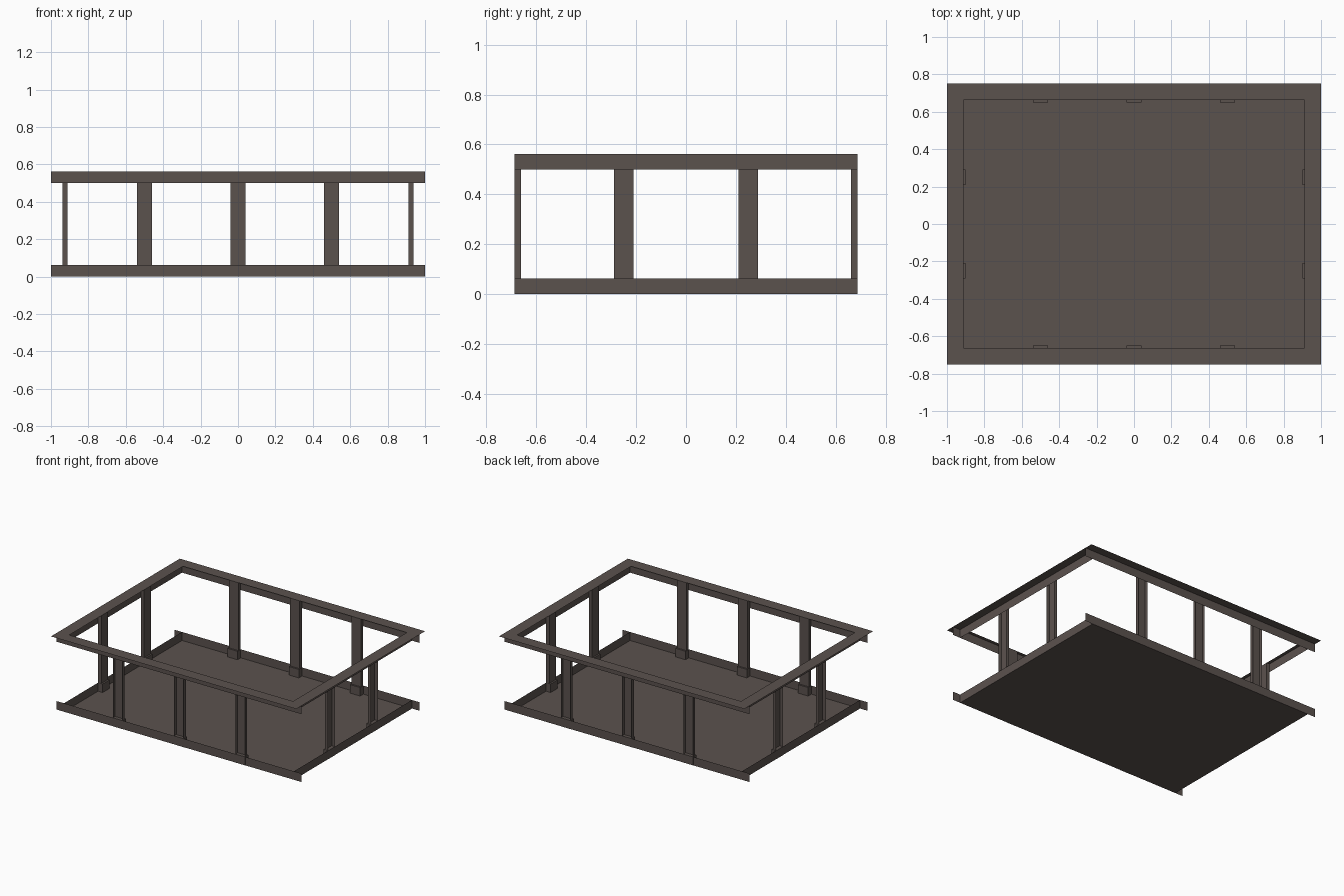
import bpy, bmesh
from mathutils import Matrix, Vector
from math import pi

cube = bpy.data.objects.get("Cube")
if cube:
    bpy.data.objects.remove(cube)

HX, HY = 0.9375, 0.6875      # wall planes
LIP = 0.0625                 # rail height and outer flange overhang
INSET = 0.025                # post depth
ZB, ZT = 0.5, 0.5625         # top rail

mat = bpy.data.materials.new("dark brown metal")
color = (0.105, 0.084, 0.076, 1)
mat.diffuse_color = color
mat.use_nodes = True
mat.node_tree.nodes["Principled BSDF"].inputs["Base Color"].default_value = color


def make(name, quads, turn=0):
    """Object made from sheet-metal quads, turned about z."""
    bm = bmesh.new()
    for quad in quads:
        bm.faces.new([bm.verts.new(p) for p in quad])
    bmesh.ops.remove_doubles(bm, verts=bm.verts, dist=0.0001)
    bmesh.ops.transform(bm, matrix=Matrix.Rotation(turn, 4, "Z"), verts=bm.verts)
    mesh = bpy.data.meshes.new(name)
    bm.to_mesh(mesh)
    bm.free()
    mesh.materials.append(mat)
    obj = bpy.data.objects.new(name, mesh)
    bpy.context.collection.objects.link(obj)
    return obj


def strip(profile, z0, z1):
    """Upright sheet following a plan profile."""
    return [[(*a, z0), (*b, z0), (*b, z1), (*a, z1)]
            for a, b in zip(profile, profile[1:])]


def flat(x, y, z):
    return [(-x, -y, z), (x, -y, z), (x, y, z), (-x, y, z)]


# Floor and top flange ring
make("floor", [flat(HX, HY, 0)])
outer = flat(HX + LIP, HY + LIP, ZT)
inner = flat(HX - INSET, HY - INSET, ZT)
make("top_flange", [[outer[i], outer[(i + 1) % 4], inner[(i + 1) % 4], inner[i]]
                    for i in range(4)])

# Each wall is built facing -y and turned: name, turn, distance, half length, posts
walls = [
    ("front", 0, HY, HX + LIP, (-0.5, 0, 0.5)),
    ("back", pi, HY, HX + LIP, (-0.5, 0, 0.5)),
    ("left", pi / 2, HX, HY, (-0.25, 0.25)),
    ("right", -pi / 2, HX, HY, (-0.25, 0.25)),
]
for name, turn, d, half, posts in walls:
    line = [(-half, -d), (half, -d)]
    make(name + "_bottom_rail", strip(line, 0, LIP), turn)
    make(name + "_top_rail", strip(line, ZB, ZT), turn)
    for u in posts:
        # Channel post, open to the outside
        w, web = 0.039, -d + INSET
        channel = [(u - w, -d), (u - w, web), (u + w, web), (u + w, -d)]
        make(name + "_post", strip(channel, 0, ZT), turn)
        # Closed socket around the post foot
        w, web, face = 0.041, -d + 0.0375, -d - 0.001
        box = [(u - w, face), (u + w, face), (u + w, web), (u - w, web), (u - w, face)]
        cap = [(*p, LIP) for p in box[:4]]
        make(name + "_socket", strip(box, 0, LIP) + [cap], turn)
